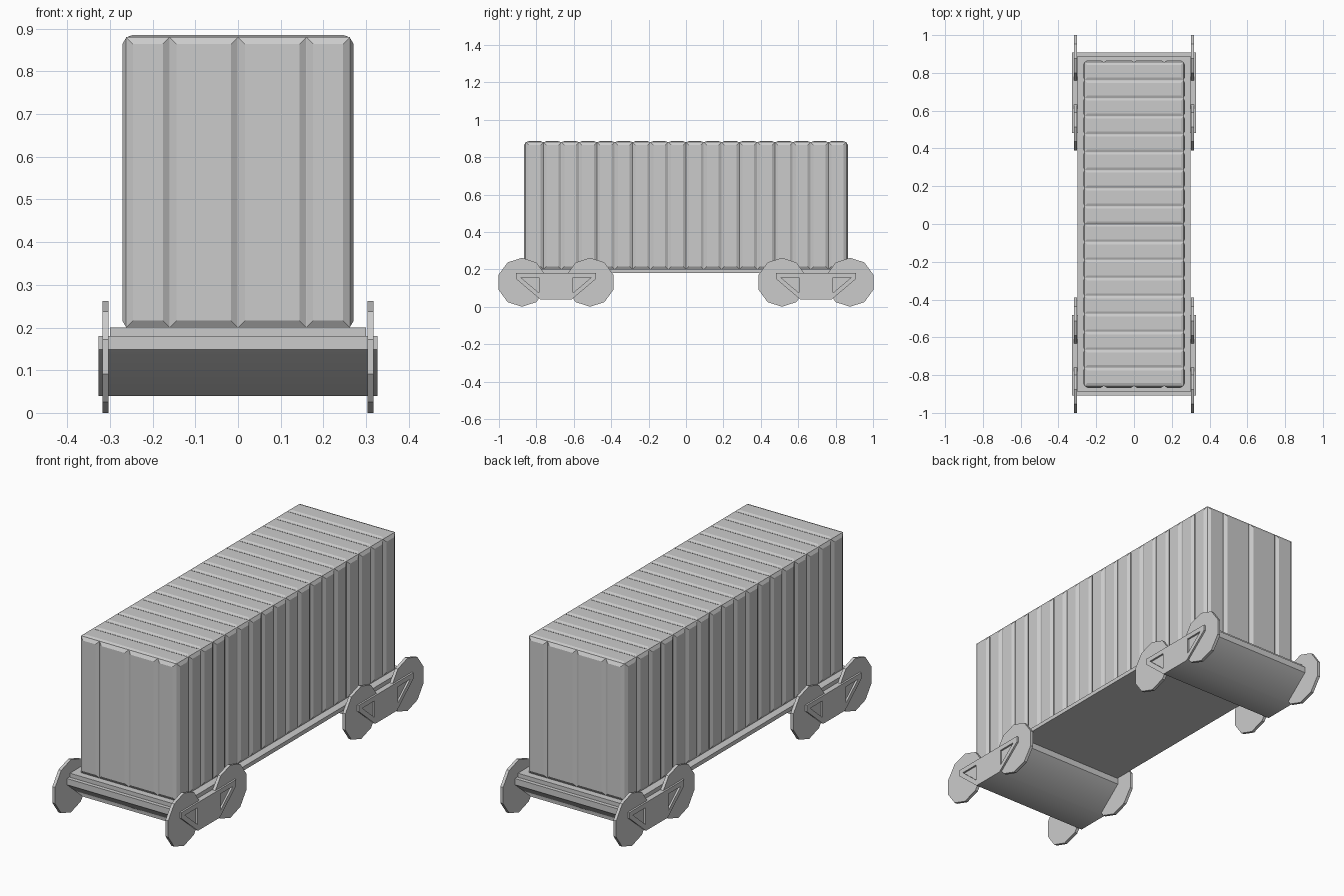
import bpy, bmesh, math
from mathutils import Vector

if "Cube" in bpy.data.objects:
    bpy.data.objects.remove(bpy.data.objects["Cube"])


def finish(name, bm, smooth=None):
    bmesh.ops.recalc_face_normals(bm, faces=bm.faces)
    me = bpy.data.meshes.new(name)
    bm.to_mesh(me)
    bm.free()
    ob = bpy.data.objects.new(name, me)
    bpy.context.collection.objects.link(ob)
    if smooth:
        select(ob)
        bpy.ops.object.shade_smooth_by_angle(angle=math.radians(smooth))
    return ob


def select(ob):
    bpy.ops.object.select_all(action='DESELECT')
    ob.select_set(True)
    bpy.context.view_layer.objects.active = ob


def add_prism(bm, pts, x0, x1):
    # extrude a (y, z) profile along x
    a = [bm.verts.new((x0, y, z)) for y, z in pts]
    b = [bm.verts.new((x1, y, z)) for y, z in pts]
    bm.faces.new(a)
    bm.faces.new(b)
    for i in range(len(pts)):
        j = (i + 1) % len(pts)
        bm.faces.new((a[i], a[j], b[j], b[i]))


def rect(y0, y1, z0, z1):
    return [(y0, z0), (y1, z0), (y1, z1), (y0, z1)]


def add_panel(bm, place, u0, u1, v0, v1, depth, inset):
    # raised panel with sloped borders; place maps (u, v, height) to 3D
    corners = [(u0, v0, 1, 1), (u1, v0, -1, 1), (u1, v1, -1, -1), (u0, v1, 1, -1)]
    base = [bm.verts.new(place(u, v, -0.0005)) for u, v, _, _ in corners]
    top = [bm.verts.new(place(u + su * inset, v + sv * inset, depth)) for u, v, su, sv in corners]
    bm.faces.new(top)
    bm.faces.new(base)
    for i in range(4):
        j = (i + 1) % 4
        bm.faces.new((base[i], base[j], top[j], top[i]))


# corrugated container: core box plus raised panels
CX, CY, Z0, Z1 = 0.262, 0.857, 0.20, 0.880
bm = bmesh.new()
add_prism(bm, rect(-CY, CY, Z0, Z1), -CX, CX)
N = 18
step = 2 * CY / N
for i in range(N):
    y0, y1 = -CY + i * step, -CY + (i + 1) * step
    for s in (-1, 1):
        add_panel(bm, lambda u, v, h: Vector((s * (CX + h), u, v)), y0, y1, Z0, Z1, 0.009, 0.016)
    add_panel(bm, lambda u, v, h: Vector((v, u, Z1 + h)), y0, y1, -CX, CX, 0.005, 0.014)
xs = [-CX, -0.16, 0, 0.16, CX]
for s in (-1, 1):
    for x0, x1 in zip(xs, xs[1:]):
        add_panel(bm, lambda u, v, h: Vector((u, s * (CY + h), v)), x0, x1, Z0, Z1, 0.01, 0.016)
finish("container", bm)

# flat bed
bm = bmesh.new()
add_prism(bm, rect(-0.89, 0.89, 0.18, 0.20), -0.30, 0.30)
finish("flat_bed", bm)

for label, cy in (("front", -0.695), ("rear", 0.695)):
    # bogie body
    prof = [(-0.214, 0.18), (-0.214, 0.149), (-0.085, 0.04), (0.085, 0.04), (0.214, 0.149), (0.214, 0.18)]
    bm = bmesh.new()
    add_prism(bm, [(cy + y, z) for y, z in prof], -0.327, 0.327)
    bogie = finish(label + "_bogie", bm)

    # triangular recesses cut in both side faces
    bm = bmesh.new()
    for s in (-1, 1):
        tri = [(cy + s * y, z) for y, z in ((0.187, 0.156), (0.091, 0.156), (0.091, 0.074))]
        for x in (-1, 1):
            add_prism(bm, tri, x * 0.314, x * 0.35)
    cutter = finish("recess_cutter", bm)
    cutter.hide_render = True
    mod = bogie.modifiers.new("recess", 'BOOLEAN')
    mod.operation = 'DIFFERENCE'
    mod.solver = 'EXACT'
    mod.object = cutter
    select(bogie)
    bpy.ops.object.modifier_apply(modifier=mod.name)
    bpy.data.objects.remove(cutter)
    select(bogie)
    bpy.ops.object.shade_smooth_by_angle(angle=math.radians(45))

    # ten-sided wheels
    bm = bmesh.new()
    for dy in (-0.182, 0.182):
        ring = [(cy + dy + 0.131 * math.cos(math.radians(18 + 36 * k)),
                 0.131 + 0.131 * math.sin(math.radians(18 + 36 * k))) for k in range(10)]
        for x in (-1, 1):
            add_prism(bm, ring, x * 0.303, x * 0.318)
    finish(label + "_wheels", bm)
